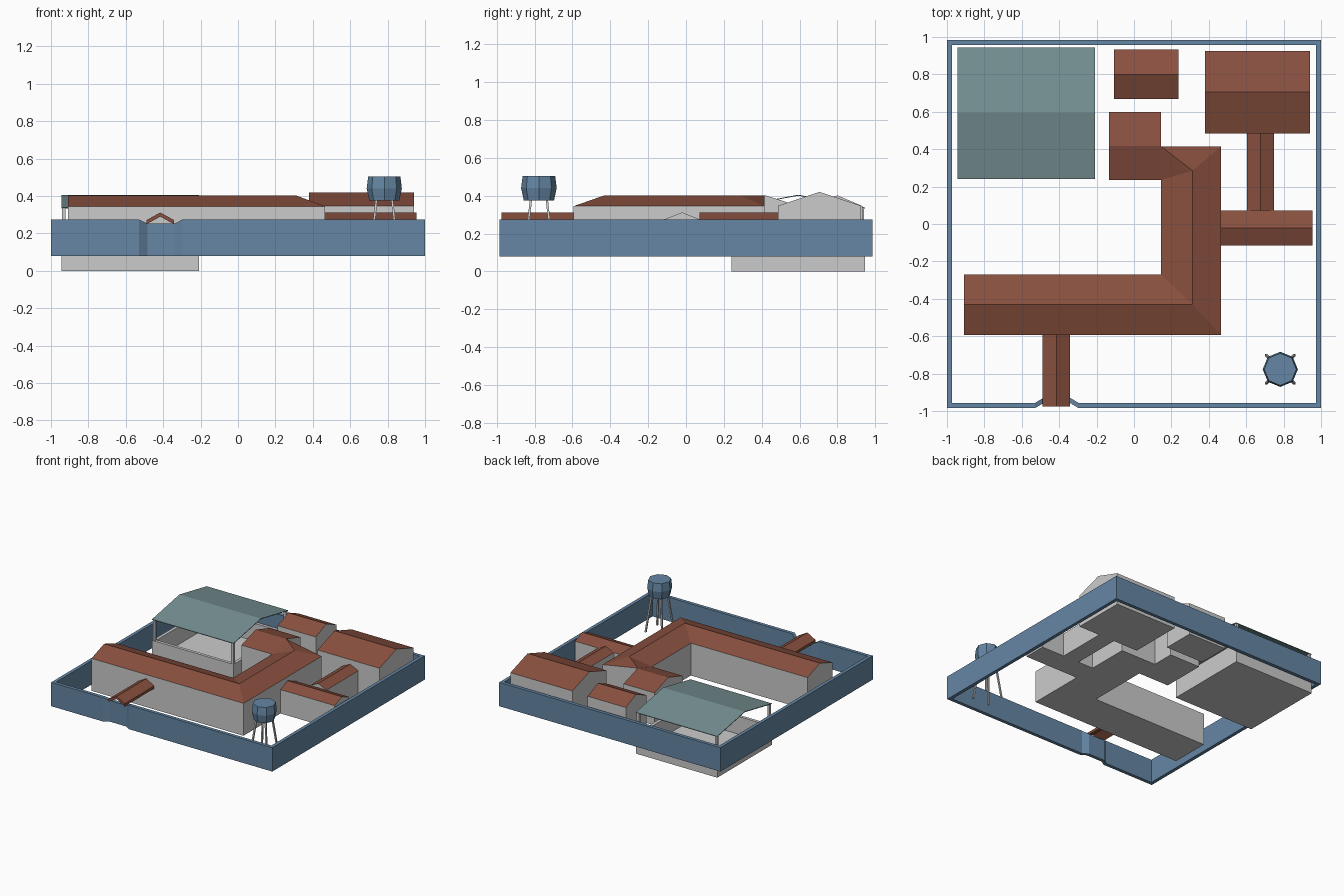
import bpy, bmesh, math
from mathutils import Vector

if "Cube" in bpy.data.objects:
    bpy.data.objects.remove(bpy.data.objects["Cube"])


def mat(name, c):
    m = bpy.data.materials.new(name)
    m.diffuse_color = (*c, 1)
    m.use_nodes = True
    m.node_tree.nodes["Principled BSDF"].inputs["Base Color"].default_value = m.diffuse_color
    return m


RED = mat("roof_red", (0.25, 0.08, 0.05))
BLUE = mat("wall_blue", (0.13, 0.24, 0.37))
TEAL = mat("canopy_teal", (0.18, 0.28, 0.29))
GREY = mat("plaster_grey", (0.6, 0.6, 0.6))
BASE = 0.08


def build(name, verts, faces, mats=(), slots=None):
    me = bpy.data.meshes.new(name)
    me.from_pydata(verts, [], faces)
    for m in mats:
        me.materials.append(m)
    if slots:
        for p, s in zip(me.polygons, slots):
            p.material_index = s
    bm = bmesh.new()
    bm.from_mesh(me)
    bmesh.ops.recalc_face_normals(bm, faces=bm.faces)
    bm.to_mesh(me)
    bm.free()
    ob = bpy.data.objects.new(name, me)
    bpy.context.collection.objects.link(ob)
    return ob


def extrude(name, profile, a, b, axis, mats=(), red_edges=()):
    """Extrude a (u, z) profile along x or y; listed edges use the second material."""
    n = len(profile)
    vs = [(t, u, z) if axis == 'x' else (u, t, z) for t in (a, b) for u, z in profile]
    fs = [(i, (i + 1) % n, n + (i + 1) % n, n + i) for i in range(n)]
    slots = [1 if i in red_edges else 0 for i in range(n)] + [0, 0]
    fs += [tuple(range(n)), tuple(range(n, 2 * n))]
    return build(name, vs, fs, mats, slots)


def house(name, x0, x1, y0, y1, eave, ridge, axis='x'):
    u0, u1, a, b = (y0, y1, x0, x1) if axis == 'x' else (x0, x1, y0, y1)
    prof = [(u0, BASE), (u1, BASE), (u1, eave), ((u0 + u1) / 2, ridge), (u0, eave)]
    return extrude(name, prof, a, b, axis, (GREY, RED), (2, 3))


def chevron(name, u0, u1, a, b, eave, ridge, t, axis, m):
    c = (u0 + u1) / 2
    prof = [(u0, eave), (c, ridge), (u1, eave), (u1, eave - t), (c, ridge - t), (u0, eave - t)]
    return extrude(name, prof, a, b, axis, (m,))


def box(name, x0, x1, y0, y1, z0, z1):
    return extrude(name, [(y0, z0), (y1, z0), (y1, z1), (y0, z1)], x0, x1, 'x')


# perimeter wall with recessed, lowered gate section
W, T = 0.985, 0.028
outer = [(-1, -W, .275), (-.53, -W, .275), (-.485, -.958, .252), (-.34, -.958, .252),
         (-.295, -W, .275), (1, -W, .275), (1, W, .275), (-1, W, .275)]
inner = [(x - math.copysign(T, x) if abs(x) == 1 else x, y - math.copysign(T, y), z)
         for x, y, z in outer]
n = len(outer)
wv = outer + inner + [(x, y, BASE) for x, y, z in outer + inner]
wf = []
for i in range(n):
    j = (i + 1) % n
    wf += [(i, j, n + j, n + i), (2*n + i, 2*n + j, 3*n + j, 3*n + i),
           (i, j, 2*n + j, 2*n + i), (n + i, n + j, 3*n + j, 3*n + i)]
build("perimeter_wall", wv, wf, (BLUE,))

# main building: angled wings with a continuous hipped and valleyed roof
foot = [(-.91, -.593), (.465, -.593), (.465, .415), (.145, .415),
        (.145, .235), (.145, -.27), (-.91, -.27)]
E, R = .345, .402
mv = [(x, y, BASE) for x, y in foot]
mv += [(x, y, R if i == 3 else E) for i, (x, y) in enumerate(foot)]
mv += [(-.91, -.43, R), (.313, -.43, R), (.313, .285, R)]
roof = [(7, 8, 15, 14), (8, 9, 16, 15), (9, 10, 16), (10, 11, 16), (11, 12, 15, 16), (12, 13, 14, 15)]
walls = [(i, i + 1, i + 8, i + 7) for i in range(6)] + [(6, 0, 7, 14, 13), tuple(range(7))]
build("main_building", mv, roof + walls, (GREY, RED), [1] * len(roof) + [0] * len(walls))

# outbuildings and passages
house("annex", -.133, .145, .235, .6, E, R)
house("back_house", -.108, .237, .667, .932, .345, .402)
house("corner_house", .38, .94, .485, .925, .347, .42)
house("side_passage", .465, .955, -.115, .072, .275, .312)
house("link_passage", .603, .748, .072, .485, .275, .31, 'y')
chevron("gate_walkway_roof", -.488, -.343, -.975, -.593, .272, .312, .022, 'y', RED)

# open pavilion: basin, posts and canopy
PX0, PX1, PY0, PY1 = -.945, -.208, .24, .945
rings = [(0, 0), (0, .165), (.025, .165), (.025, .02)]
bv = [(x, y, z) for d, z in rings for x, y in
      ((PX0 + d, PY0 + d), (PX1 - d, PY0 + d), (PX1 - d, PY1 - d), (PX0 + d, PY1 - d))]
bf = [(4*k + i, 4*k + (i + 1) % 4, 4*k + 4 + (i + 1) % 4, 4*k + 4 + i)
      for k in range(3) for i in range(4)] + [(0, 1, 2, 3), (12, 13, 14, 15)]
build("pavilion_basin", bv, bf)
for x in (PX0 + .004, PX1 - .024):
    for y in (PY0 + .004, PY1 - .024):
        box("pavilion_post", x, x + .02, y, y + .02, .16, .335)
chevron("pavilion_canopy", PY0, PY1, PX0, PX1, .338, .405, .005, 'x', TEAL)

# water tower: eight-sided tank on four splayed legs
cx, cy = .782, -.777
prof = [(.08, .375), (.094, .44), (.086, .505)]
tv = [(cx + r * math.cos(k * math.pi / 4), cy + r * math.sin(k * math.pi / 4), z)
      for r, z in prof for k in range(8)]
tf = [(8*j + k, 8*j + (k + 1) % 8, 8*j + 8 + (k + 1) % 8, 8*j + 8 + k)
      for j in range(2) for k in range(8)] + [tuple(range(8)), tuple(range(16, 24))]
build("water_tank", tv, tf, (BLUE,))
for sx in (-1, 1):
    for sy in (-1, 1):
        a = Vector((cx + sx * .075, cy + sy * .075, BASE))
        b = Vector((cx + sx * .042, cy + sy * .042, .38))
        h = .006
        sq = [(-h, -h), (h, -h), (h, h), (-h, h)]
        lv = [p + Vector((u, v, 0)) for p in (a, b) for u, v in sq]
        lf = [(i, (i + 1) % 4, 4 + (i + 1) % 4, 4 + i) for i in range(4)]
        build("tower_leg", lv, lf + [(0, 1, 2, 3), (4, 5, 6, 7)])
